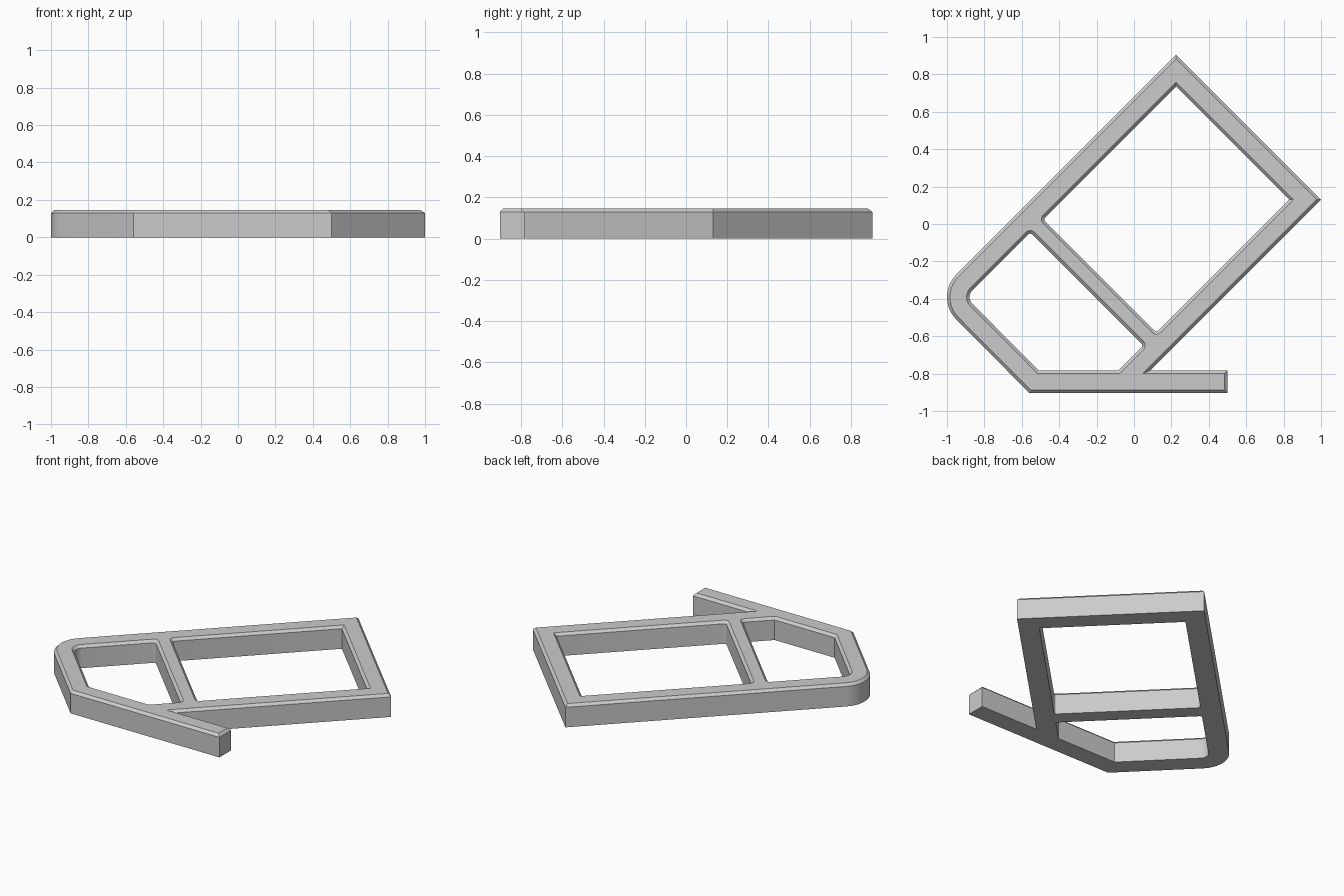
import bpy, bmesh, math
from mathutils import Vector

if "Cube" in bpy.data.objects:
    bpy.data.objects.remove(bpy.data.objects["Cube"])

HEIGHT, CHAMFER = 0.145, 0.016


def fillet(points, steps=10):
    """Turn (x, y, radius) corners into a loop with rounded corners."""
    out, n = [], len(points)
    for i, (x, y, r) in enumerate(points):
        p = Vector((x, y))
        if r == 0:
            out.append(p)
            continue
        a = (Vector(points[i - 1][:2]) - p).normalized()
        b = (Vector(points[(i + 1) % n][:2]) - p).normalized()
        half = a.angle(b) / 2
        centre = p + (a + b).normalized() * (r / math.sin(half))
        start = p + a * (r / math.tan(half)) - centre
        end = p + b * (r / math.tan(half)) - centre
        sweep = math.pi - 2 * half
        for k in range(steps + 1):
            t = k / steps
            out.append(centre + (start * math.sin((1 - t) * sweep)
                                 + end * math.sin(t * sweep)) / math.sin(sweep))
    return out


def offset(loop, d):
    """Shift a loop to its left by d with mitred corners."""
    out, n = [], len(loop)
    for i, p in enumerate(loop):
        e1 = (p - loop[i - 1]).normalized()
        e2 = (loop[(i + 1) % n] - p).normalized()
        n1, n2 = Vector((-e1.y, e1.x)), Vector((-e2.y, e2.x))
        out.append(p + (n1 + n2) * (d / (1 + n1.dot(n2))))
    return out


def chamfered_plate(name, loops):
    """Extrude outer loop (counter-clockwise) and holes (clockwise), chamfering the top."""
    bm = bmesh.new()
    bottom_edges, top_edges = [], []
    for loop in loops:
        n = len(loop)
        levels = [(loop, 0), (loop, HEIGHT - CHAMFER), (offset(loop, CHAMFER), HEIGHT)]
        rings = [[bm.verts.new((p.x, p.y, z)) for p in pts] for pts, z in levels]
        for lo, hi in zip(rings, rings[1:]):
            for i in range(n):
                j = (i + 1) % n
                bm.faces.new((lo[i], lo[j], hi[j], hi[i]))
        for ring, edges in ((rings[0], bottom_edges), (rings[-1], top_edges)):
            edges += [bm.edges.get((ring[i], ring[(i + 1) % n])) for i in range(n)]
    for edges, z in ((bottom_edges, -1), (top_edges, 1)):
        bmesh.ops.triangle_fill(bm, edges=edges, use_beauty=True, normal=(0, 0, z))
    bmesh.ops.recalc_face_normals(bm, faces=bm.faces)
    mesh = bpy.data.meshes.new(name)
    bm.to_mesh(mesh)
    bm.free()
    obj = bpy.data.objects.new(name, mesh)
    bpy.context.collection.objects.link(obj)
    bpy.context.view_layer.objects.active = obj
    obj.select_set(True)
    bpy.ops.object.shade_smooth_by_angle(angle=math.radians(30))
    return obj


# Outer silhouette with the projecting foot bar
outline = fillet([(-0.56, -0.903, 0), (0.50, -0.903, 0), (0.50, -0.783, 0), (0.087, -0.783, 0),
                  (1.0, 0.13, 0), (0.225, 0.905, 0), (-1.07, -0.39, 0.17)])

# Large rectangular opening
large_opening = fillet([(0.225, 0.735, 0), (0.83, 0.13, 0),
                        (0.12, -0.58, 0.015), (-0.485, 0.025, 0.015)], 4)

# Small five-sided opening with one rounded corner
small_opening = fillet([(-0.555, -0.045, 0.015), (0.05, -0.65, 0.015), (-0.083, -0.783, 0),
                        (-0.51, -0.783, 0), (-0.9, -0.39, 0.05)], 6)

chamfered_plate("frame_plate", [outline, large_opening, small_opening])
